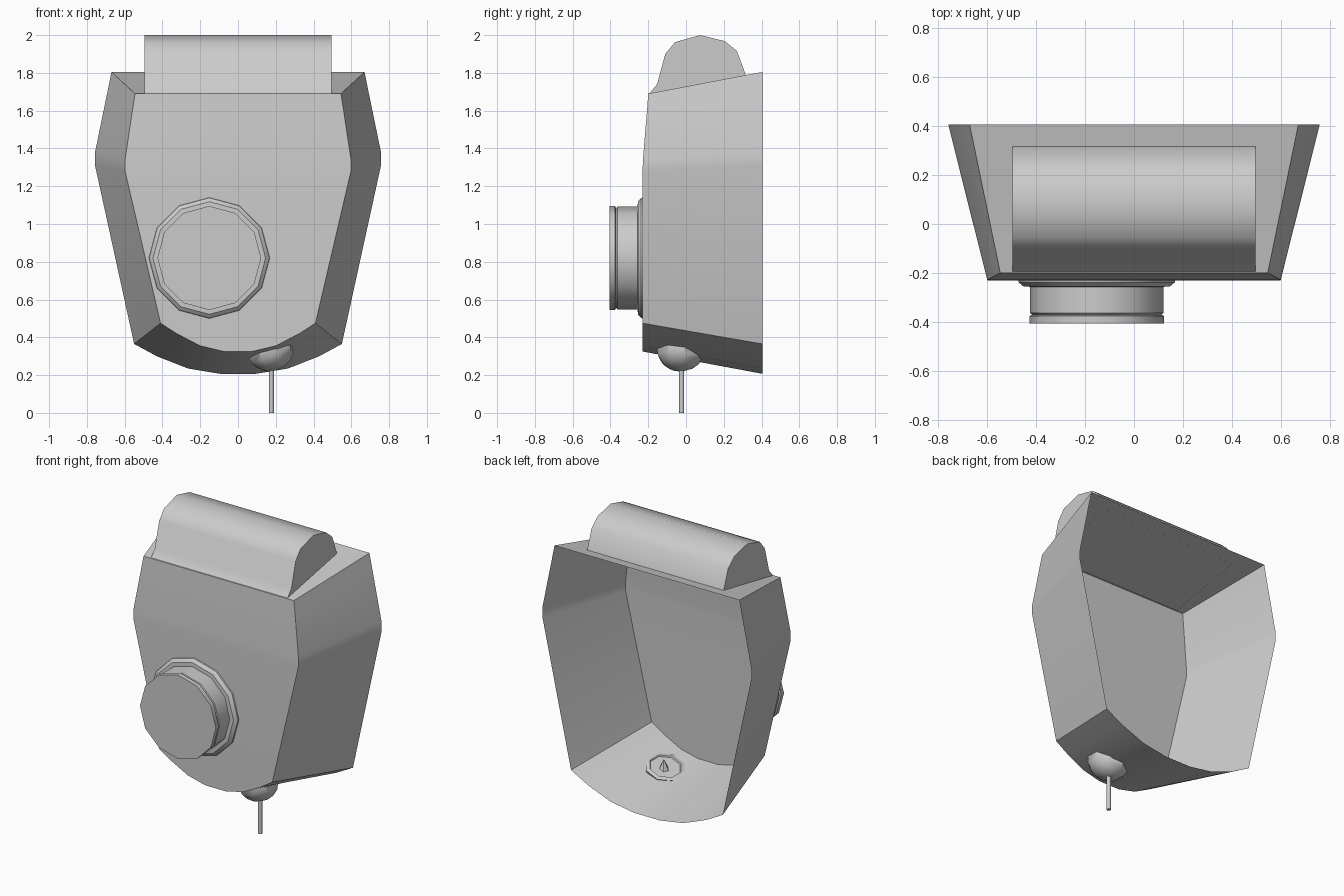
import bpy, bmesh, math
from mathutils import Vector, Matrix

if "Cube" in bpy.data.objects:
    bpy.data.objects.remove(bpy.data.objects["Cube"])


def finish(name, bm, angle=30, matrix=None):
    bmesh.ops.recalc_face_normals(bm, faces=bm.faces)
    if matrix:
        bm.transform(matrix)
    mesh = bpy.data.meshes.new(name)
    bm.to_mesh(mesh)
    bm.free()
    ob = bpy.data.objects.new(name, mesh)
    bpy.context.collection.objects.link(ob)
    bpy.ops.object.select_all(action='DESELECT')
    bpy.context.view_layer.objects.active = ob
    ob.select_set(True)
    bpy.ops.object.shade_smooth_by_angle(angle=math.radians(angle))
    return ob


def lathe(name, profile, sides, matrix, angle=30, cap_start=True, cap_end=True):
    """Turn (radius, height) points around local z."""
    bm = bmesh.new()
    rings = []
    for r, h in profile:
        rings.append([bm.verts.new((r * math.cos(2 * math.pi * i / sides),
                                    r * math.sin(2 * math.pi * i / sides), h))
                      for i in range(sides)])
    for a, b in zip(rings, rings[1:]):
        for i in range(sides):
            j = (i + 1) % sides
            bm.faces.new((a[i], a[j], b[j], b[i]))
    if cap_start:
        bm.faces.new(rings[0][::-1])
    if cap_end:
        bm.faces.new(rings[-1])
    return finish(name, bm, angle, matrix)


# Body shell, open at the back: right half outlines from top to bottom
front = [(.545, -.20, 1.69), (.556, -.205, 1.62), (.598, -.228, 1.34), (.598, -.23, 1.28),
         (.41, -.23, .475), (.325, -.23, .42), (.20, -.23, .355), (.075, -.23, .325)]
back = [(.67, 1.805), (.687, 1.72), (.757, 1.38), (.757, 1.31),
        (.55, .365), (.43, .30), (.265, .235), (.095, .207)]
bm = bmesh.new()
fr = [bm.verts.new(p) for p in front]
fl = [bm.verts.new((-x, y, z)) for x, y, z in front]
br = [bm.verts.new((x, .405, z)) for x, z in back]
bl = [bm.verts.new((-x, .405, z)) for x, z in back]
for i in range(len(front) - 1):
    bm.faces.new((fr[i], fr[i + 1], br[i + 1], br[i]))
    bm.faces.new((fl[i + 1], fl[i], bl[i], bl[i + 1]))
    bm.faces.new((fl[i], fl[i + 1], fr[i + 1], fr[i]))
for k in (0, -1):
    bm.faces.new((fl[k], fr[k], br[k], bl[k]))
finish("body_shell", bm)

# Rounded housing across the top, open where it meets the roof
arch = [(-.195, 1.69), (-.153, 1.74), (-.11, 1.90), (-.058, 1.963), (.075, 2.0),
        (.206, 1.968), (.27, 1.915), (.317, 1.788)]
bm = bmesh.new()
left = [bm.verts.new((-.495, y, z)) for y, z in arch]
right = [bm.verts.new((.495, y, z)) for y, z in arch]
for i in range(len(arch) - 1):
    bm.faces.new((left[i], right[i], right[i + 1], left[i + 1]))
bm.faces.new(left)
bm.faces.new(right)
finish("top_housing", bm, 50)

# Round knob on the front with a stepped flange
knob = [(.32, 0), (.318, .008), (.298, .025), (.272, .026), (.272, .132),
        (.264, .140), (.275, .146), (.275, .175)]
lathe("front_knob", knob, 12,
      Matrix.Translation((-.152, -.23, .82)) @ Matrix.Rotation(math.pi / 2, 4, 'X'),
      35, cap_start=False)

# Small bowl set into the sloping floor
tilt = Vector((-.3, .18, 1)).to_track_quat('Z', 'Y').to_matrix().to_4x4()
bowl = [(.045, -.09), (.085, -.068), (.115, -.035), (.125, 0), (.10, .006), (.095, -.002)]
lathe("outlet_bowl", bowl, 8, Matrix.Translation((.175, -.035, .318)) @ tilt, 40)

# Thin rod hanging from the bowl, with its pointed tip inside
at = Matrix.Translation((.177, -.023, 0))
lathe("outlet_rod", [(.0135, 0), (.0135, .31)], 8, at, 50)
lathe("rod_tip", [(.035, .30), (.002, .37)], 6, at)
